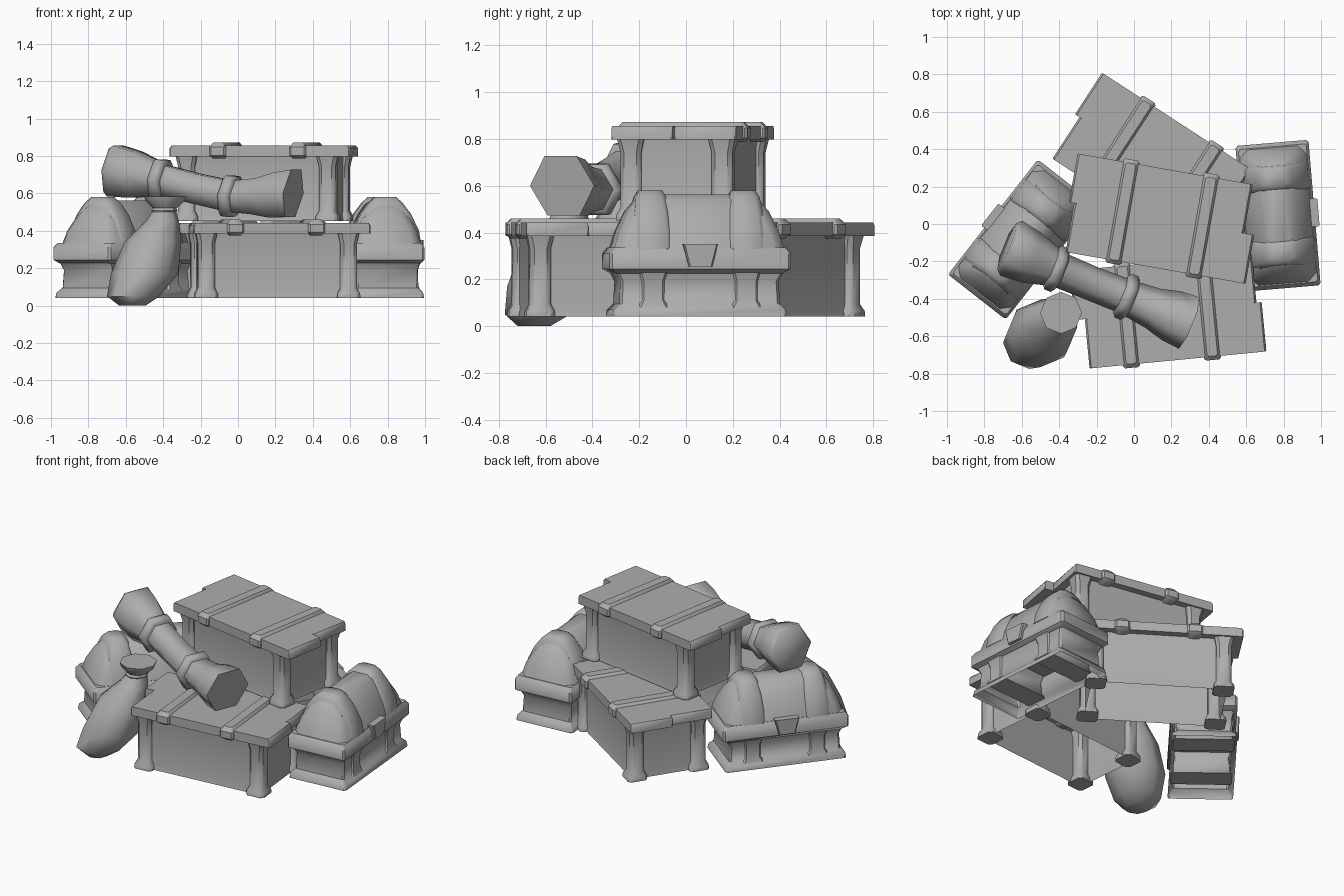
import bpy, bmesh, math
from mathutils import Vector, Matrix

cube = bpy.data.objects.get("Cube")
if cube:
    bpy.data.objects.remove(cube, do_unlink=True)

grey = bpy.data.materials.new("plain_grey")
grey.use_nodes = True
shade = (0.42, 0.42, 0.42, 1)
grey.diffuse_color = shade
grey.node_tree.nodes["Principled BSDF"].inputs["Base Color"].default_value = shade


def loft(name, rings, place=Matrix(), bottom=True, top=True, angle=40):
    """Skin a stack of equal-count point rings."""
    bm = bmesh.new()
    loops = [[bm.verts.new(p) for p in ring] for ring in rings]
    n = len(loops[0])
    for a, b in zip(loops, loops[1:]):
        for i in range(n):
            j = (i + 1) % n
            bm.faces.new((a[i], a[j], b[j], b[i]))
    if bottom:
        bm.faces.new(loops[0][::-1])
    if top:
        bm.faces.new(loops[-1])
    if bottom or top:
        bmesh.ops.recalc_face_normals(bm, faces=bm.faces)
    mesh = bpy.data.meshes.new(name)
    bm.to_mesh(mesh)
    bm.free()
    mesh.materials.append(grey)
    obj = bpy.data.objects.new(name, mesh)
    bpy.context.collection.objects.link(obj)
    obj.matrix_world = place
    bpy.ops.object.select_all(action='DESELECT')
    obj.select_set(True)
    bpy.context.view_layer.objects.active = obj
    bpy.ops.object.shade_smooth_by_angle(angle=math.radians(angle))
    return obj


def block(name, levels, place, centre=(0, 0), cut=0.012, **options):
    """Stack of chamfered rectangles; each level is (z, half x, half y)."""
    cx, cy = centre
    rings = []
    for z, hx, hy in levels:
        c = min(cut, hx * 0.8, hy * 0.8)
        outline = [(hx, c - hy), (hx, hy - c), (hx - c, hy), (c - hx, hy),
                   (-hx, hy - c), (-hx, c - hy), (c - hx, -hy), (hx - c, -hy)]
        rings.append([(cx + x, cy + y, z) for x, y in outline])
    return loft(name, rings, place, **options)


def tube(name, stations, normal, sides, angle=40):
    """Polygon tube through (centre, radius) stations, all facing one normal."""
    turn = Vector(normal).to_track_quat('Z', 'Y')
    rings = []
    for centre, r in stations:
        ring = []
        for i in range(sides):
            a = math.tau * i / sides
            offset = turn @ Vector((math.cos(a) * r, math.sin(a) * r, 0))
            ring.append(Vector(centre) + offset)
        rings.append(ring)
    return loft(name, rings, angle=angle)


def placement(x, y, z, degrees):
    return Matrix.Translation((x, y, z)) @ Matrix.Rotation(math.radians(degrees), 4, 'Z')


def crate(label, place):
    # open-bottomed walls
    block(label + "_walls", [(0, .405, .222), (.03, .40, .215), (.31, .40, .215), (.35, .405, .222)],
          place, bottom=False, top=False)
    # flared corner posts
    for i, (sx, sy) in enumerate([(-1, -1), (1, -1), (1, 1), (-1, 1)]):
        block(f"{label}_post_{i}",
              [(0, .062, .062), (.025, .06, .06), (.055, .045, .045),
               (.29, .045, .045), (.35, .058, .058)],
              place, (sx * .382, sy * .198), .018)
    # two staggered lid planks
    for part, x0, x1, side in (("back", -.495, .455, 1), ("front", -.467, .51, -1)):
        hx = (x1 - x0) / 2
        block(f"{label}_{part}_plank",
              [(.345, hx, .1325), (.39, hx, .1325), (.403, hx - .01, .1325)],
              place, ((x0 + x1) / 2, side * .1325), .005)
    # straps over the lid
    for i, x in enumerate((-.205, .23)):
        block(f"{label}_strap_{i}",
              [(.335, .03, .265), (.352, .045, .283), (.395, .045, .283), (.42, .028, .262)],
              place, (x, 0), .01)


def chest(label, place):
    # flared plinth and body
    block(label + "_body",
          [(0, .195, .375), (.03, .19, .37), (.055, .168, .345),
           (.15, .163, .34), (.19, .175, .36)], place, bottom=False, top=False)
    # lid rim
    block(label + "_rim",
          [(.185, .178, .355), (.205, .196, .39), (.27, .196, .39), (.295, .182, .37)], place)
    # hipped dome
    block(label + "_dome",
          [(.29, .18, .365), (.36, .163, .345), (.45, .118, .305),
           (.50, .082, .265), (.522, .05, .235)], place, cut=.045, angle=60)
    # raised straps on the dome and the body
    for i, y in enumerate((-.2, .2)):
        block(f"{label}_strap_{i}",
              [(.29, .188, .085), (.36, .177, .082), (.45, .135, .075),
               (.51, .09, .066), (.54, .058, .05)], place, (0, y), .025, angle=60)
        block(f"{label}_brace_{i}",
              [(.04, .185, .07), (.07, .174, .055), (.15, .172, .055), (.19, .185, .065)],
              place, (0, y), .015)
    # clasp
    block(label + "_clasp", [(.215, .03, .05), (.312, .03, .075)], place, (.187, 0), .006)


crate("front_crate", placement(.19, -.465, .04, 185.5))
crate("back_crate", placement(.10, .317, .04, -33))
crate("top_crate", placement(.14, .03, .452, -10))
chest("left_chest", placement(.77, .045, .04, 4.8))
chest("right_chest", placement(-.60, -.083, .04, 142))

# six-sided roll, narrow in the middle and flared at the ends
axis = Vector((.94, -.38, -.14))
tube("roll", [((-.68, -.12, .725), .135), ((-.655, -.13, .72), .158),
              ((-.55, -.18, .70), .143), ((-.40, -.245, .67), .095),
              ((-.22, -.32, .625), .092), ((-.04, -.39, .585), .095),
              ((.10, -.45, .585), .112), ((.20, -.49, .592), .14),
              ((.295, -.53, .60), .148)], axis, 6, 61)
for i, centre in enumerate(((-.415, -.24, .672), (-.04, -.39, .585))):
    c = Vector(centre)
    d = axis.normalized()
    tube(f"roll_band_{i}", [(c - d * .035, .105), (c - d * .018, .126),
                            (c + d * .018, .126), (c + d * .035, .105)], axis, 6, 61)

# leaning sack with a tied neck
tube("sack", [((-.565, -.65, 0), .07), ((-.56, -.635, .05), .14), ((-.50, -.585, .17), .18),
              ((-.455, -.55, .34), .152), ((-.405, -.505, .45), .09),
              ((-.392, -.485, .515), .058), ((-.39, -.475, .56), .105),
              ((-.39, -.475, .583), .112)], (0, 0, 1), 8, 55)
tube("sack_tie", [((-.397, -.49, .495), .06), ((-.393, -.487, .508), .07),
                  ((-.391, -.485, .528), .06)], (0, 0, 1), 8)
